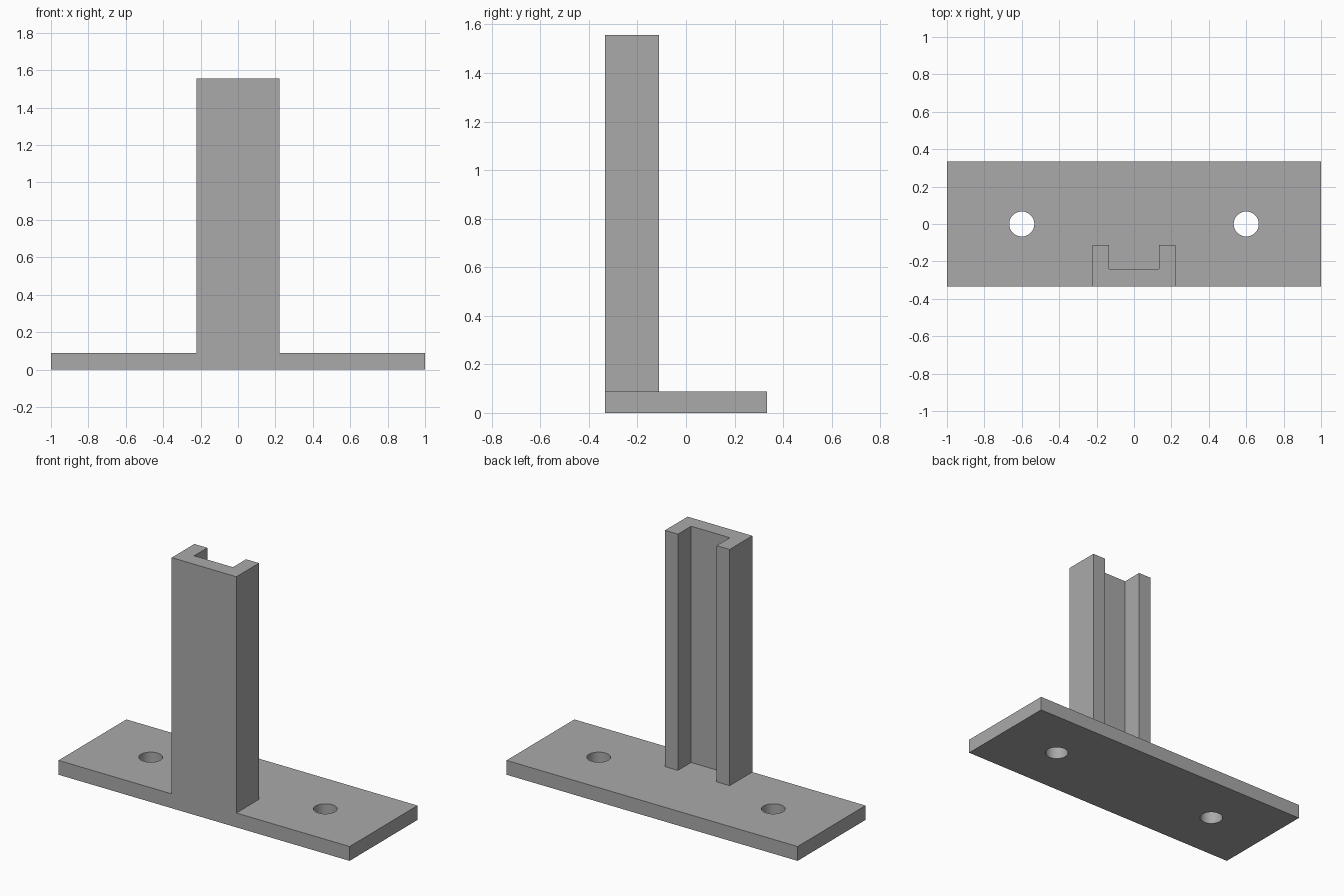
import bpy
import bmesh
from math import radians

if "Cube" in bpy.data.objects:
    bpy.data.objects.remove(bpy.data.objects["Cube"], do_unlink=True)

BASE_TOP = 0.089
FRONT = -0.333

# Single plain grey
grey = bpy.data.materials.new("plain grey")
grey.use_nodes = True
colour = (0.4, 0.4, 0.4, 1)
grey.diffuse_color = colour
grey.node_tree.nodes["Principled BSDF"].inputs["Base Color"].default_value = colour


def prism(name, outline, bottom, top):
    """Extrude a flat outline upwards into a solid."""
    bm = bmesh.new()
    face = bm.faces.new([bm.verts.new((x, y, bottom)) for x, y in outline])
    walls = bmesh.ops.extrude_face_region(bm, geom=[face])["geom"]
    verts = [v for v in walls if isinstance(v, bmesh.types.BMVert)]
    bmesh.ops.translate(bm, verts=verts, vec=(0, 0, top - bottom))
    bmesh.ops.recalc_face_normals(bm, faces=bm.faces)
    mesh = bpy.data.meshes.new(name)
    bm.to_mesh(mesh)
    bm.free()
    mesh.materials.append(grey)
    obj = bpy.data.objects.new(name, mesh)
    bpy.context.collection.objects.link(obj)
    return obj


# Base plate
base = prism("base_plate", [(-1, FRONT), (1, FRONT), (1, -FRONT), (-1, -FRONT)], 0, BASE_TOP)

# Upright channel, open at the back
half = [(0.222, FRONT), (0.222, -0.111), (0.133, -0.111), (0.133, -0.24)]
outline = half + [(-x, y) for x, y in reversed(half)]
prism("channel_post", outline, BASE_TOP, 1.556)

# Screw holes through the base
for side, x in (("left", 0.6), ("right", -0.6)):
    bpy.ops.mesh.primitive_cylinder_add(vertices=48, radius=0.067, depth=0.4, location=(x, 0, 0))
    cutter = bpy.context.object
    cutter.name = side + "_hole_cutter"
    cutter.data.materials.append(grey)
    cutter.hide_render = True
    cutter.hide_set(True)
    hole = base.modifiers.new(side + "_hole", "BOOLEAN")
    hole.operation = "DIFFERENCE"
    hole.solver = "EXACT"
    hole.object = cutter

# Bake the holes and smooth their walls
bpy.ops.object.select_all(action="DESELECT")
base.select_set(True)
bpy.context.view_layer.objects.active = base
for modifier in list(base.modifiers):
    cutter = modifier.object
    bpy.ops.object.modifier_apply(modifier=modifier.name)
    bpy.data.objects.remove(cutter, do_unlink=True)
bpy.ops.object.shade_smooth_by_angle(angle=radians(30))
